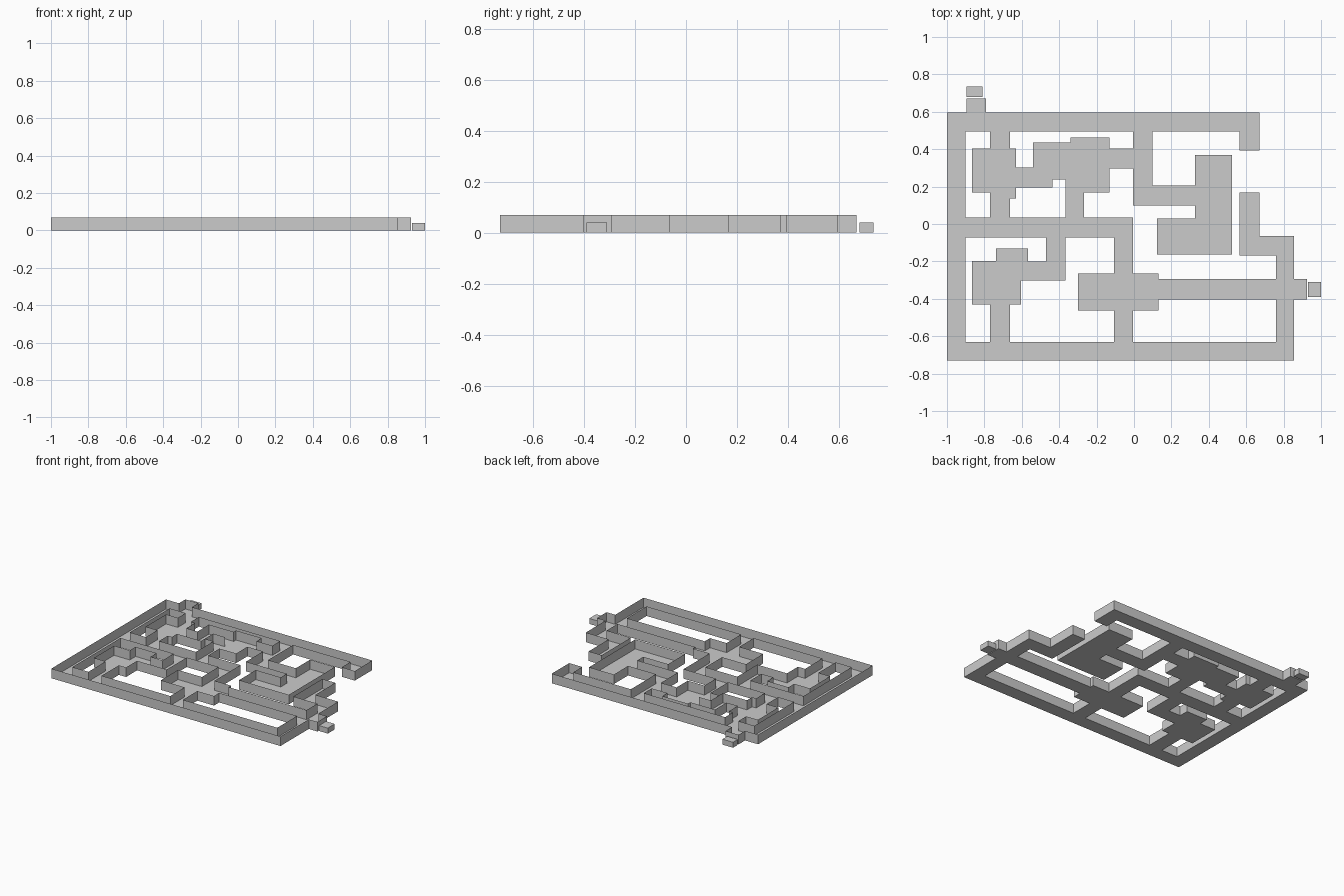
import bpy, bmesh

if "Cube" in bpy.data.objects:
    bpy.data.objects.remove(bpy.data.objects["Cube"])

WALL_H = 0.07

# Plan rectangles: x0, y0, x1, y1
corridors = [
    (-1, -.73, -.9, .595), (-1, .495, .67, .595), (.565, .393, .67, .595),
    (-.895, .595, -.79, .67), (-.77, .404, -.663, .495), (-.77, .035, -.663, .168),
    (-.63, .195, -.54, .302), (-.365, .035, -.267, .238), (-.132, .297, -.005, .404),
    (-.005, .1, .1, .495), (.1, .1, .325, .205), (-1, -.072, -.005, .035),
    (.565, -.168, .67, .168), (.67, -.168, .855, -.063), (.76, -.73, .855, -.168),
    (.13, -.403, .925, -.293), (-.107, -.63, -.005, -.072), (-1, -.73, .855, -.63),
    (-.47, -.303, -.365, -.072), (-.605, -.303, -.47, -.2), (-.77, -.63, -.663, -.43),
]
rooms = [
    (-.865, .168, -.63, .404), (-.663, .136, -.63, .168),
    (-.54, .195, -.435, .436), (-.435, .238, -.34, .436), (-.34, .168, -.132, .463),
    (.325, .03, .525, .37), (.123, -.163, .525, .03),
    (-.3, -.463, .13, -.265), (-.865, -.43, -.605, -.197), (-.738, -.2, -.567, -.13),
]
rects = corridors + rooms


def add_object(name, bm):
    bmesh.ops.remove_doubles(bm, verts=bm.verts, dist=1e-5)
    mesh = bpy.data.meshes.new(name)
    bm.to_mesh(mesh)
    bm.free()
    obj = bpy.data.objects.new(name, mesh)
    bpy.context.collection.objects.link(obj)


def quad(bm, *pts):
    bm.faces.new([bm.verts.new(p) for p in pts])


def wall(bm, a, b):
    quad(bm, (*a, 0), (*b, 0), (*b, WALL_H), (*a, WALL_H))


# Merge the rectangles on a grid of all their edge coordinates
xs = sorted({v for r in rects for v in (r[0], r[2])})
ys = sorted({v for r in rects for v in (r[1], r[3])})
filled = {(i, j) for i in range(len(xs) - 1) for j in range(len(ys) - 1)
          if any(r[0] <= xs[i] < r[2] and r[1] <= ys[j] < r[3] for r in rects)}

# Floor cells, and thin walls wherever a cell borders open space
floor, walls = bmesh.new(), bmesh.new()
for i, j in filled:
    x0, x1, y0, y1 = xs[i], xs[i + 1], ys[j], ys[j + 1]
    quad(floor, (x0, y0, 0), (x1, y0, 0), (x1, y1, 0), (x0, y1, 0))
    for nb, a, b in (((i, j - 1), (x0, y0), (x1, y0)), ((i + 1, j), (x1, y0), (x1, y1)),
                     ((i, j + 1), (x1, y1), (x0, y1)), ((i - 1, j), (x0, y1), (x0, y0))):
        if nb not in filled:
            wall(walls, a, b)

# Partition between the two overlapping rooms
wall(walls, (-.435, .238), (-.435, .335))
wall(walls, (-.435, .335), (-.34, .335))

for bm in (floor, walls):
    bmesh.ops.remove_doubles(bm, verts=bm.verts, dist=1e-5)
    bmesh.ops.dissolve_limit(bm, angle_limit=.01, verts=bm.verts, edges=bm.edges)
add_object("floor", floor)
add_object("walls", walls)

# Low blocks at the two exits
for name, x0, y0, x1, y1 in (("north_block", -.895, .68, -.81, .735),
                             ("east_block", .93, -.39, 1, -.31)):
    bm = bmesh.new()
    bmesh.ops.create_cube(bm, size=1)
    bmesh.ops.scale(bm, vec=(x1 - x0, y1 - y0, .04), verts=bm.verts)
    bmesh.ops.translate(bm, vec=((x0 + x1) / 2, (y0 + y1) / 2, .02), verts=bm.verts)
    add_object(name, bm)
